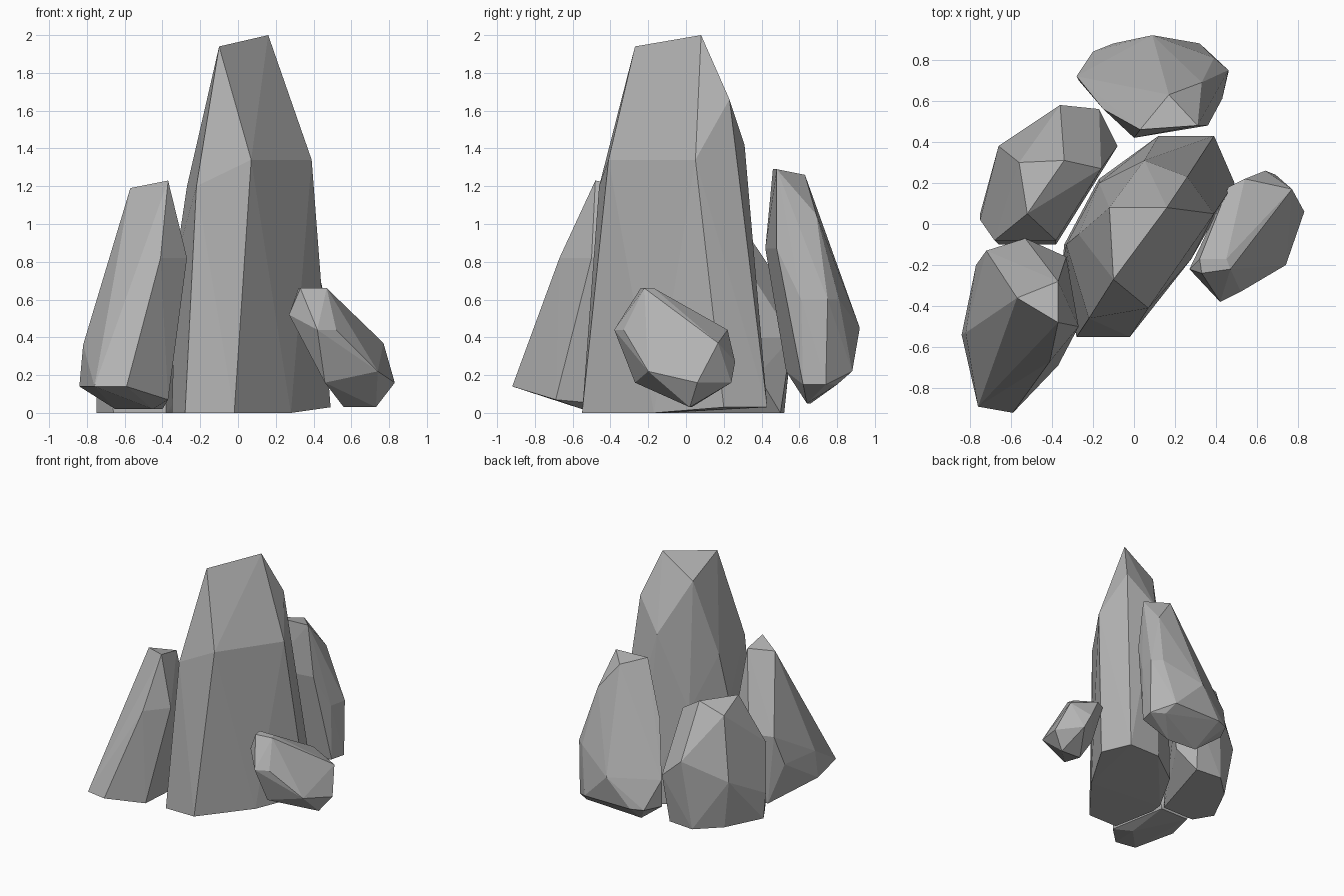
import bpy
import bmesh
import math

# Remove the default object
default_cube = bpy.data.objects.get("Cube")
if default_cube is not None:
    bpy.data.objects.remove(default_cube, do_unlink=True)


def make_material(name, colour):
    """Create one flat, matte colour."""
    material = bpy.data.materials.new(name)
    material.use_nodes = True
    material.diffuse_color = colour
    shader = material.node_tree.nodes["Principled BSDF"]
    shader.inputs["Base Color"].default_value = colour
    shader.inputs["Roughness"].default_value = .9
    return material


stone_grey = make_material("stone grey", (.45, .45, .45, 1))


def make_rock(name, *sections):
    """Skin a chiselled rock over sections, each a height and its corners."""
    mesh = bpy.data.meshes.new(name)
    builder = bmesh.new()
    for height, *corners in sections:
        for x, y in corners:
            builder.verts.new((x, y, height))

    # Wrap the corners, discard unused ones and merge nearly coplanar facets
    hull = bmesh.ops.convex_hull(builder, input=builder.verts[:])
    unused = [item for item in hull["geom_interior"]
              if isinstance(item, bmesh.types.BMVert)]
    bmesh.ops.delete(builder, geom=unused, context="VERTS")
    bmesh.ops.dissolve_limit(builder, angle_limit=math.radians(2),
                             verts=builder.verts[:], edges=builder.edges[:])
    bmesh.ops.recalc_face_normals(builder, faces=builder.faces[:])
    for face in builder.faces:
        face.smooth = False
    builder.to_mesh(mesh)
    builder.free()

    mesh.materials.append(stone_grey)
    rock = bpy.data.objects.new(name, mesh)
    bpy.context.collection.objects.link(rock)
    return rock


# Tall central spire with a slanting ridge
make_rock(
    "central_spire",
    (0, (-.28, -.55), (-.02, -.55), (.28, -.17), (-.34, -.1), (-.35, -.2)),
    (.03, (.49, .2), (.39, .43), (.12, .43), (-.17, .22)),
    (.8, (-.33, -.1), (-.17, .2)),
    (1.2, (-.22, -.46), (-.27, -.05)),
    (1.34, (.39, .05), (.07, -.41)),
    (1.42, (.05, .31)),
    (1.66, (.26, .23)),
    (1.82, (-.12, .08)),
    (1.94, (-.1, -.27)),
    (2, (.16, .08)),
)

# Leaning rock at the front
make_rock(
    "front_rock",
    (.02, (-.45, -.55), (-.65, -.15), (-.4, -.15)),
    (.14, (-.84, -.54), (-.76, -.89), (-.59, -.92)),
    (.07, (-.37, -.69)),
    (.36, (-.82, -.53), (-.77, -.2)),
    (.6, (-.53, -.07), (-.72, -.13), (-.33, -.16)),
    (.82, (-.27, -.5), (-.41, -.67)),
    (1.19, (-.57, -.36), (-.37, -.28)),
    (1.23, (-.37, -.48)),
)

# Broad rock on the side
make_rock(
    "side_rock",
    (0, (-.75, .05), (-.66, -.1), (-.38, -.1), (-.6, .35), (-.42, .52),
     (-.2, .5)),
    (.2, (-.75, .02), (-.1, .38)),
    (.4, (-.66, .38), (-.17, .56), (-.08, .38)),
    (.57, (-.36, .58), (-.68, -.08), (-.38, -.08)),
    (.85, (-.16, .27)),
    (.9, (-.56, .3)),
    (.97, (-.52, .05), (-.34, .31)),
)

# Rounded boulder at the back
make_rock(
    "back_boulder",
    (.05, (.2, .64), (-.05, .66)),
    (.1, (0, .72)),
    (.15, (.43, .62), (.46, .74), (.36, .8)),
    (.22, (.32, .88), (-.1, .88), (-.2, .84), (-.27, .7), (0, .53)),
    (.45, (.09, .92), (-.28, .72)),
    (.6, (.46, .75), (.39, .81), (.43, .61)),
    (.87, (-.15, .56), (0, .42), (.36, .48)),
    (1.05, (.33, .69)),
    (1.26, (.17, .63)),
    (1.29, (.03, .46), (.31, .48)),
)

# Small tilted boulder that rests against the spire
make_rock(
    "small_boulder",
    (.03, (.73, .02), (.56, .03)),
    (.16, (.83, .06), (.46, -.27), (.6, -.2), (.5, .1), (.69, .24)),
    (.22, (.74, -.2)),
    (.27, (.64, .26)),
    (.37, (.77, .17)),
    (.44, (.42, -.38), (.52, -.33), (.54, .22), (.46, .18)),
    (.52, (.27, -.22)),
    (.66, (.33, -.24), (.47, -.22), (.32, -.17), (.45, -.17)),
)
